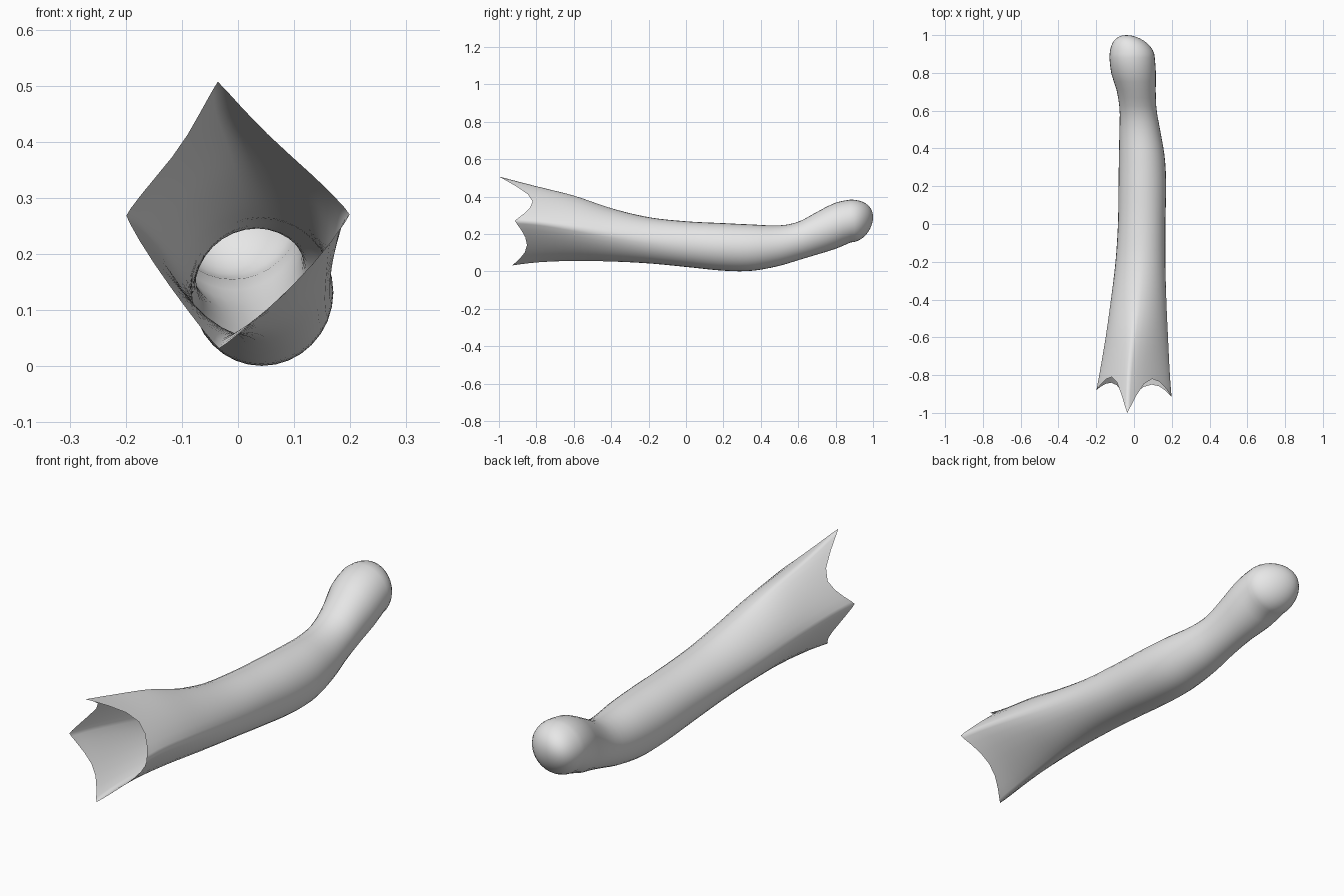
import bpy, bmesh, math

if "Cube" in bpy.data.objects:
    bpy.data.objects.remove(bpy.data.objects["Cube"])

# Tube profile stations: y, top z, bottom z, left x, right x, ridge x, ridge z, roundness
STATIONS = [
    (-1.00, .507, .022, -.222, .206, -.036, .275, 1.12),
    (-0.80, .455, .048, -.184, .190, -.028, .262, 1.22),
    (-0.60, .405, .056, -.150, .180, -.008, .232, 1.38),
    (-0.40, .338, .053, -.122, .171, .018, .198, 1.62),
    (-0.20, .290, .043, -.098, .166, .034, .167, 1.85),
    (0.00, .268, .024, -.085, .166, .040, .146, 2.0),
    (0.20, .258, .004, -.082, .170, .042, .131, 2.0),
    (0.35, .251, .003, -.080, .163, .041, .127, 2.0),
    (0.50, .246, .030, -.077, .138, .031, .138, 2.0),
    (0.60, .265, .060, -.076, .120, .022, .163, 2.0),
    (0.70, .318, .090, -.090, .115, .012, .204, 2.0),
    (0.80, .368, .121, -.121, .116, -.002, .245, 2.0),
    (0.88, .384, .155, -.130, .110, -.010, .270, 2.0),
]
SIDES = 32
CAP_START, CAP_TIP = 0.88, (-.04, .29)
# Pointed flaps at right, top, left, bottom, and the valleys between them
TIPS = [-.915, -1.0, -.88, -.93]
VALLEYS = [-.82, -.81, -.84, -.85]


def slope(i, k):
    a, b = STATIONS[max(i - 1, 0)], STATIONS[min(i + 1, len(STATIONS) - 1)]
    return (b[k] - a[k]) / (b[0] - a[0])


def section(y):
    """Smoothly interpolated profile values at y."""
    y = min(max(y, -1.0), CAP_START)
    i = 0
    while i < len(STATIONS) - 2 and STATIONS[i + 1][0] < y:
        i += 1
    a, b = STATIONS[i], STATIONS[i + 1]
    h = b[0] - a[0]
    t = (y - a[0]) / h
    return [(2*t**3 - 3*t*t + 1) * a[k] + (t**3 - 2*t*t + t) * h * slope(i, k)
            + (3*t*t - 2*t**3) * b[k] + (t**3 - t*t) * h * slope(i + 1, k)
            for k in range(1, 8)]


def point(y, j):
    """Point on the tube wall at y and side j."""
    top, bot, left, right, cx, cz, p = section(y)
    ang = 2 * math.pi * j / SIDES
    c, s = math.cos(ang), math.sin(ang)
    dx = (right - cx if c > 0 else left - cx) * abs(c) ** (2 / p)
    dz = (top - cz if s > 0 else bot - cz) * abs(s) ** (2 / p)
    if y > CAP_START:  # rounded end
        u = (y - CAP_START) / (1 - CAP_START)
        k = math.sqrt(max(0, 1 - u * u))
        dx, dz = dx * k, dz * k
        cx += (CAP_TIP[0] - cx) * u * u
        cz += (CAP_TIP[1] - cz) * u * u
    return cx + dx, y, cz + dz


def rim(j):
    """y of the scalloped opening at side j."""
    q, r = divmod(j, SIDES // 4)
    f = math.sin(math.pi / 2 * r / (SIDES // 4)) ** 2
    tip = TIPS[q] if f < 0.5 else TIPS[(q + 1) % 4]
    return VALLEYS[q] + (tip - VALLEYS[q]) * abs(2 * f - 1) ** 2


bm = bmesh.new()
rows = []
# Scalloped mouth
for t in (0, .15, .35, .55, .78):
    rows.append([bm.verts.new(point(rim(j) + (-.65 - rim(j)) * t, j)) for j in range(SIDES)])
# Body, then the rounded end
ys = [-.65 + (CAP_START + .65) * i / 36 for i in range(37)]
ys += [CAP_START + (1 - CAP_START) * math.sin(math.pi / 2 * i / 9) for i in range(1, 9)]
for y in ys:
    rows.append([bm.verts.new(point(y, j)) for j in range(SIDES)])
for a, b in zip(rows, rows[1:]):
    for j in range(SIDES):
        n = (j + 1) % SIDES
        bm.faces.new((a[j], a[n], b[n], b[j]))
end = bm.verts.new((CAP_TIP[0], 1.0, CAP_TIP[1]))
for j in range(SIDES):
    bm.faces.new((rows[-1][j], rows[-1][(j + 1) % SIDES], end))
bmesh.ops.recalc_face_normals(bm, faces=bm.faces)
far = max(bm.faces, key=lambda f: f.calc_center_median().y)
if far.normal.y < 0:
    bmesh.ops.reverse_faces(bm, faces=bm.faces)

mesh = bpy.data.meshes.new("sleeve")
bm.to_mesh(mesh)
bm.free()
for poly in mesh.polygons:
    poly.use_smooth = True
grey = bpy.data.materials.new("light grey")
grey.diffuse_color = (0.8, 0.8, 0.8, 1)
grey.use_nodes = True
grey.node_tree.nodes["Principled BSDF"].inputs["Base Color"].default_value = grey.diffuse_color
mesh.materials.append(grey)
bpy.context.collection.objects.link(bpy.data.objects.new("sleeve", mesh))
